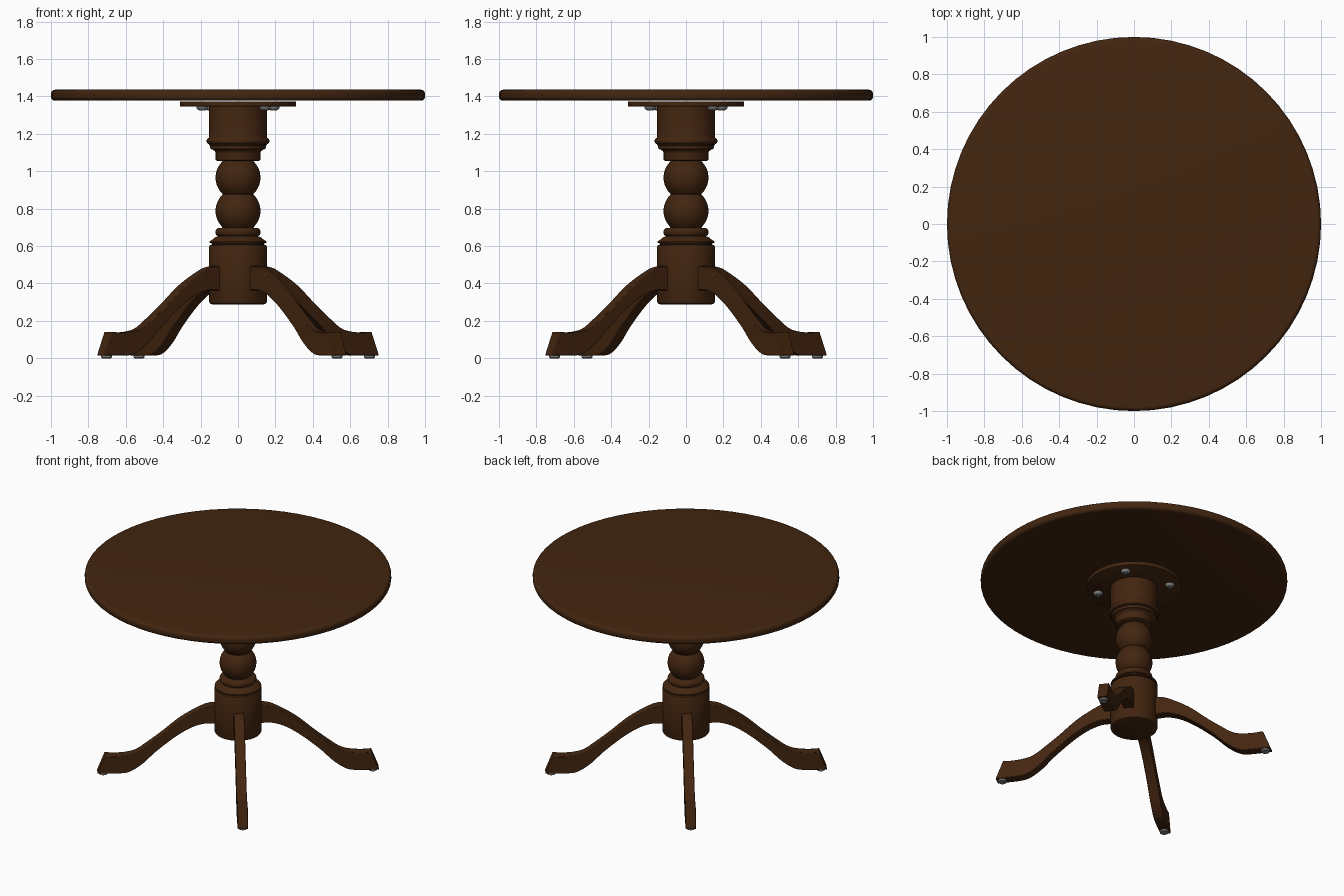
import bpy, bmesh, math
from mathutils import Matrix, Vector

if "Cube" in bpy.data.objects:
    bpy.data.objects.remove(bpy.data.objects["Cube"])


def material(name, rgb):
    m = bpy.data.materials.new(name)
    m.diffuse_color = (*rgb, 1)
    m.use_nodes = True
    m.node_tree.nodes["Principled BSDF"].inputs["Base Color"].default_value = m.diffuse_color
    return m


WOOD = material("dark_brown_wood", (0.055, 0.0185, 0.005))
METAL = material("grey_metal", (0.22, 0.22, 0.22))
LEG_ANGLE = math.radians(37)


def finish(name, bm, mat, angle=35):
    bmesh.ops.recalc_face_normals(bm, faces=bm.faces[:])
    me = bpy.data.meshes.new(name)
    bm.to_mesh(me)
    bm.free()
    me.materials.append(mat)
    ob = bpy.data.objects.new(name, me)
    bpy.context.collection.objects.link(ob)
    bpy.ops.object.select_all(action='DESELECT')
    ob.select_set(True)
    bpy.context.view_layer.objects.active = ob
    bpy.ops.object.shade_smooth_by_angle(angle=math.radians(angle))
    return ob


def lathe(name, profile, mat, segs=48, at=(0, 0), angle=35):
    """Solid turned from (radius, z) points, closed with flat caps."""
    bm = bmesh.new()
    rings = []
    for r, z in profile:
        rings.append([bm.verts.new((at[0] + r * math.cos(math.tau * i / segs),
                                    at[1] + r * math.sin(math.tau * i / segs), z))
                      for i in range(segs)])
    for a, b in zip(rings, rings[1:]):
        for i in range(segs):
            j = (i + 1) % segs
            bm.faces.new((a[i], a[j], b[j], b[i]))
    bm.faces.new(rings[0][::-1])
    bm.faces.new(rings[-1])
    return finish(name, bm, mat, angle)


def arc(r0, zc, rad, a0, a1, n, sz=1.0):
    """Points on a (stretched) arc of the lathe profile."""
    return [(r0 + rad * math.cos(math.radians(a0 + (a1 - a0) * i / n)),
             zc + sz * rad * math.sin(math.radians(a0 + (a1 - a0) * i / n)))
            for i in range(n + 1)]


def spline(pts, n=4):
    """Smooth curve through the points."""
    p = [Vector(q) for q in pts]
    p = [2 * p[0] - p[1]] + p + [2 * p[-1] - p[-2]]
    out = []
    for a, b, c, d in zip(p, p[1:], p[2:], p[3:]):
        for k in range(n):
            t = k / n
            out.append(0.5 * (2 * b + (c - a) * t + (2 * a - 5 * b + 4 * c - d) * t * t
                              + (3 * b - a - 3 * c + d) * t ** 3))
    return out + [p[-2]]


# round top with a soft edge
lathe("table_top", arc(0.978, 1.399, 0.022, -90, 0, 5) + arc(0.978, 1.414, 0.022, 0, 90, 5),
      WOOD, 64)

# mounting plate under the top
lathe("mounting_plate", [(0.305, 1.345), (0.31, 1.348), (0.31, 1.373)], WOOD, 64)

# turned column
column = [(0.138, 0.288), (0.15, 0.293), (0.155, 0.305), (0.155, 0.595), (0.15, 0.605),
          (0.138, 0.608), (0.138, 0.614), (0.152, 0.616), (0.152, 0.625), (0.14, 0.632),
          (0.125, 0.645), (0.115, 0.65)]
column += arc(0.103, 0.674, 0.018, -80, 80, 6, 1.2)
column += [(0.085, 0.698)]
for zc in (0.788, 0.966):                      # two balls
    column += arc(0, zc, 0.12, -47, 47, 14)
column += [(0.113, 1.056), (0.119, 1.06), (0.119, 1.095), (0.124, 1.108), (0.135, 1.116),
           (0.148, 1.12), (0.149, 1.138), (0.155, 1.14)]
column += arc(0.15, 1.162, 0.018, -70, 70, 6)
column += [(0.155, 1.182), (0.155, 1.345)]
lathe("turned_column", column, WOOD)

# curved legs: side outline given as (distance from centre, height)
TOP = [(.10, .492), (.18, .490), (.25, .465), (.375, .39), (.50, .285),
       (.59, .215), (.66, .165), (.72, .145), (.80, .138), (.87, .142)]
BOTTOM = [(.10, .357), (.18, .365), (.24, .360), (.32, .33), (.42, .265),
          (.54, .165), (.62, .085), (.70, .030), (.77, .015), (.92, .015)]


def leg(name, angle, w=0.034):
    bm = bmesh.new()
    loops = []
    for t, b in zip(spline(TOP), spline(BOTTOM)):
        loops.append([bm.verts.new(v) for v in
                      ((t.x, -w, t.y), (t.x, w, t.y), (b.x, w, b.y), (b.x, -w, b.y))])
    for a, b in zip(loops, loops[1:]):
        for i in range(4):
            j = (i + 1) % 4
            bm.faces.new((a[i], a[j], b[j], b[i]))
    bm.faces.new(loops[0])
    bm.faces.new(loops[-1][::-1])
    bm.transform(Matrix.Rotation(angle, 4, 'Z'))
    ob = finish(name, bm, WOOD)
    bev = ob.modifiers.new("soft_edges", 'BEVEL')
    bev.width = 0.004
    bev.segments = 2
    bev.limit_method = 'ANGLE'
    bev.angle_limit = math.radians(40)


def cross_cutter(name, at):
    """Cross-shaped recess for a screw head."""
    bm = bmesh.new()
    for sx, sy in ((0.034, 0.008), (0.008, 0.034)):
        m = Matrix.Translation((*at, 1.325)) @ Matrix.Diagonal((sx, sy, 0.02, 1))
        bmesh.ops.create_cube(bm, size=1, matrix=m)
    ob = finish(name, bm, METAL)
    ob.hide_render = True
    ob.hide_viewport = True
    return ob


for k, side in enumerate(("back_right", "back_left", "front_left", "front_right")):
    a = LEG_ANGLE + k * math.pi / 2
    c, s = math.cos(a), math.sin(a)
    leg(side + "_leg", a)
    # metal glide under the foot
    lathe(side + "_foot_glide", [(0.024, 0), (0.029, 0.004), (0.029, 0.016)], METAL, 20,
          (0.88 * c, 0.88 * s))
    # screw in the mounting plate
    pos = (0.24 * c, 0.24 * s)
    screw = lathe(side + "_screw", [(0.012, 1.324), (0.022, 1.328), (0.029, 1.336),
                                    (0.031, 1.346)], METAL, 20, pos)
    cut = screw.modifiers.new("cross_slot", 'BOOLEAN')
    cut.operation = 'DIFFERENCE'
    cut.solver = 'EXACT'
    cut.use_self = True
    cut.object = cross_cutter(side + "_screw_cutter", pos)
